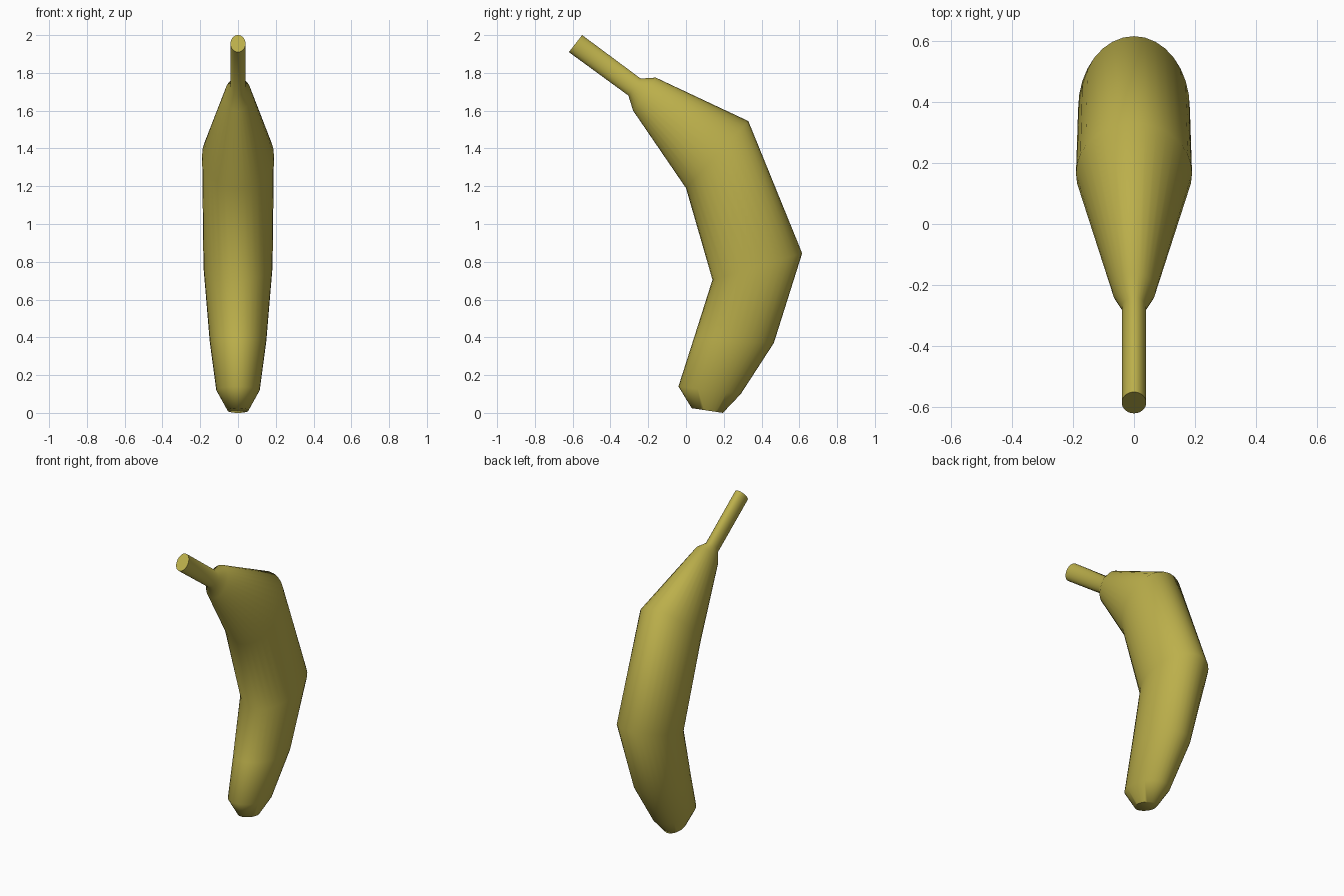
import bpy, bmesh, math
from mathutils import Vector

if "Cube" in bpy.data.objects:
    bpy.data.objects.remove(bpy.data.objects["Cube"])

SIDES = 32

# Cross-sections from blossom end to stem tip: inner (y, z), outer (y, z), half width in x
sections = [
    ((0.03, 0.025), (0.195, 0.0), 0.055),
    ((-0.04, 0.14), (0.29, 0.10), 0.115),
    ((0.04, 0.39), (0.465, 0.37), 0.15),
    ((0.14, 0.705), (0.615, 0.845), 0.183),
    ((0.00, 1.19), (0.33, 1.545), 0.19),
    ((-0.28, 1.60), (-0.16, 1.775), 0.07),
    ((-0.305, 1.68), (-0.24, 1.77), 0.04),
    ((-0.62, 1.91), (-0.55, 2.0), 0.04),
]


def ring(bm, inner, outer, half_width):
    a, b = Vector((0, *inner)), Vector((0, *outer))
    centre, axis = (a + b) / 2, (b - a) / 2
    side = Vector((half_width, 0, 0))
    angles = [math.tau * i / SIDES for i in range(SIDES)]
    return [bm.verts.new(centre + axis * math.cos(t) + side * math.sin(t)) for t in angles]


# Banana body and stem as one lofted skin
bm = bmesh.new()
rings = [ring(bm, *s) for s in sections]
for low, high in zip(rings, rings[1:]):
    for i in range(SIDES):
        j = (i + 1) % SIDES
        bm.faces.new((low[i], low[j], high[j], high[i]))

# End caps
bm.faces.new(rings[0])
bm.faces.new(rings[-1])
bmesh.ops.recalc_face_normals(bm, faces=bm.faces)

mesh = bpy.data.meshes.new("banana")
bm.to_mesh(mesh)
bm.free()
banana = bpy.data.objects.new("banana", mesh)
bpy.context.collection.objects.link(banana)

# Yellow skin
skin = bpy.data.materials.new("yellow_skin")
skin.diffuse_color = (0.5, 0.43, 0.07, 1)
skin.use_nodes = True
skin.node_tree.nodes["Principled BSDF"].inputs["Base Color"].default_value = skin.diffuse_color
mesh.materials.append(skin)

# Smooth skin with crisp stem end
bpy.context.view_layer.objects.active = banana
banana.select_set(True)
bpy.ops.object.shade_smooth_by_angle(angle=math.radians(60))
